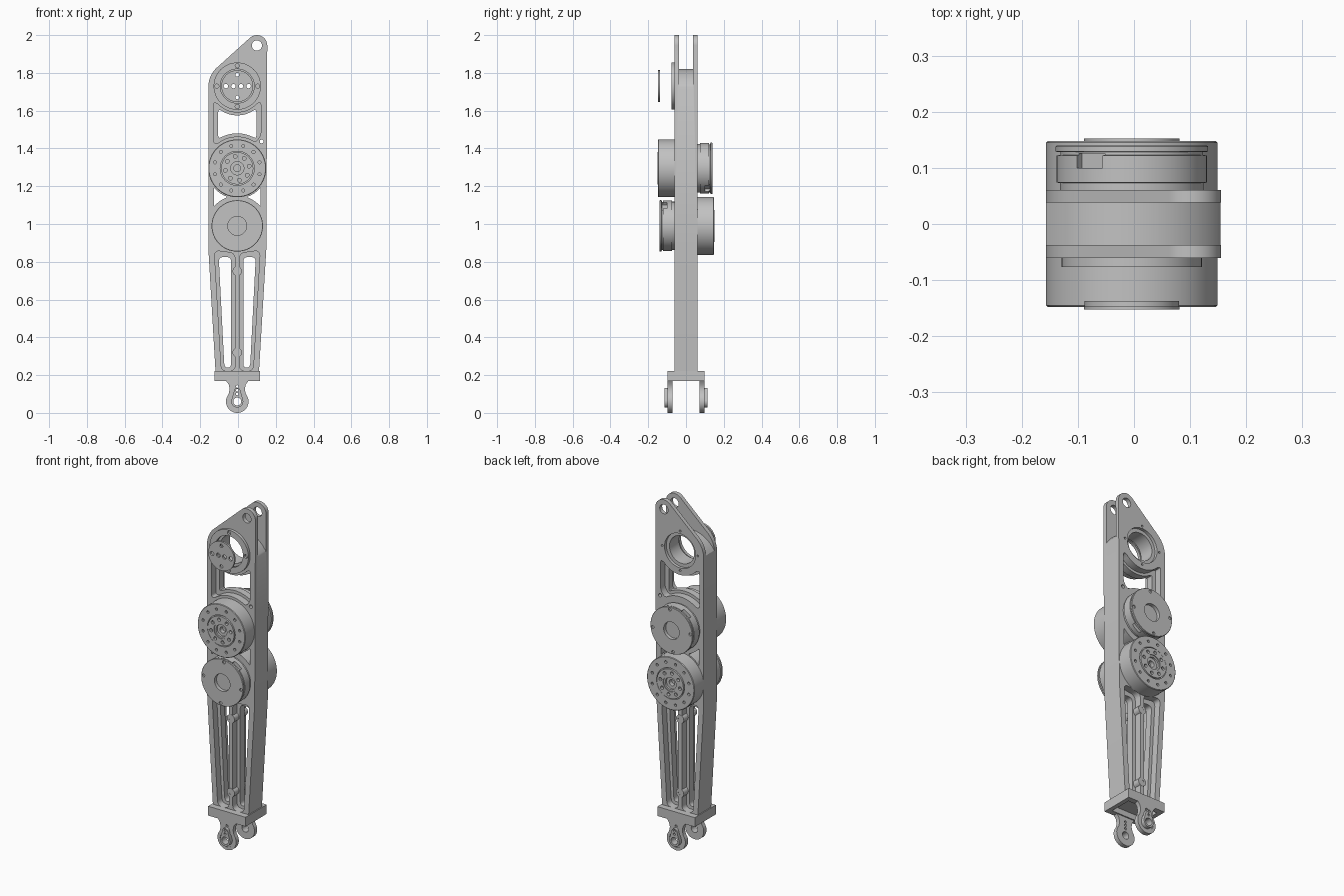
import bpy, bmesh, math
from mathutils import Vector, Matrix

if "Cube" in bpy.data.objects:
    bpy.data.objects.remove(bpy.data.objects["Cube"])

CX = -0.004                       # centre line of the arm
Z_TOP, Z_UP, Z_LOW = 1.73, 1.295, 0.99   # bearing, upper and lower actuator axes
HALF = 0.061                      # half thickness of the frame

grey = bpy.data.materials.new("machined_grey")
grey.use_nodes = True
grey.diffuse_color = (0.54, 0.54, 0.54, 1)
grey.node_tree.nodes["Principled BSDF"].inputs["Base Color"].default_value = (0.54, 0.54, 0.54, 1)


def finish(name, bm):
    bmesh.ops.recalc_face_normals(bm, faces=bm.faces)
    mesh = bpy.data.meshes.new(name)
    bm.to_mesh(mesh)
    bm.free()
    mesh.materials.append(grey)
    ob = bpy.data.objects.new(name, mesh)
    bpy.context.collection.objects.link(ob)
    return ob


def prism(name, pts, y0, y1):
    """Extrude an x-z outline along y."""
    bm = bmesh.new()
    face = bm.faces.new([bm.verts.new((x, y0, z)) for x, z in pts])
    new = bmesh.ops.extrude_face_region(bm, geom=[face])["geom"]
    bmesh.ops.translate(bm, vec=(0, y1 - y0, 0),
                        verts=[g for g in new if isinstance(g, bmesh.types.BMVert)])
    return finish(name, bm)


def lathe(name, profile, x, z, side, steps=64):
    """Spin a (radius, distance) profile round a y axis; side is -1 front, 1 back."""
    bm = bmesh.new()
    vs = [bm.verts.new((x + r, side * d, z)) for r, d in profile]
    es = [bm.edges.new(p) for p in zip(vs, vs[1:])]
    bmesh.ops.spin(bm, geom=vs + es, cent=(x, 0, z), axis=(0, 1, 0),
                   angle=math.tau, steps=steps, use_duplicate=False)
    bmesh.ops.remove_doubles(bm, verts=bm.verts, dist=1e-5)
    return finish(name, bm)


def arc(x, z, r, a0, a1, n=16):
    angles = [math.radians(a0 + (a1 - a0) * i / n) for i in range(n + 1)]
    return [(x + r * math.cos(a), z + r * math.sin(a)) for a in angles]


def fillet(pts, r, n=5):
    """Round every sharp corner of an outline."""
    out = []
    for i, p in enumerate(pts):
        p, a, b = Vector(p), Vector(pts[i - 1]), Vector(pts[(i + 1) % len(pts)])
        u, v = a - p, b - p
        if u.angle(v) > math.radians(150):
            out.append(tuple(p))
            continue
        s, e = p + u.normalized() * min(r, u.length * .45), p + v.normalized() * min(r, v.length * .45)
        for k in range(n + 1):
            t = k / n
            out.append(tuple(s * (1 - t) ** 2 + p * 2 * t * (1 - t) + e * t * t))
    return out


def flip(pts):
    return [(2 * CX - x, z) for x, z in pts]


def hole(x, z, r, y0, y1, n=24):
    return prism("cutter", arc(x, z, r, 0, 360 - 360 / n, n - 1), y0, y1)


def cut(ob, cutters):
    bpy.context.view_layer.objects.active = ob
    for c in cutters:
        c.hide_render = True
        m = ob.modifiers.new("cut", "BOOLEAN")
        m.operation, m.solver, m.object = "DIFFERENCE", "EXACT", c
        bpy.ops.object.modifier_apply(modifier=m.name)
        bpy.data.objects.remove(c)


def ring_of_holes(x, z, radius, count, r, y0, y1, start=0):
    return [hole(x + radius * math.cos(a), z + radius * math.sin(a), r, y0, y1, 12)
            for a in (math.radians(start) + math.tau * i / count for i in range(count))]


# Main frame, with clevis ears at the top
outline = ([(0.11, 0.2), (0.15, 0.87)] + arc(0.1, 1.945, 0.055, 0, 134)
           + arc(CX - 0.013, 1.725, 0.14, 134, 180) + [(-0.157, 0.87), (-0.118, 0.2)])
frame = prism("arm_frame", outline, -HALF, HALF)

# Slot between the ears, ear hole and stepped bearing bore
ear_slot = ([(0.3, 2.1), (0.3, 1.7)] + arc(CX, 1.64, 0.18, 20, 160, 24)
            + [(-0.3, 1.7), (-0.3, 2.1)])
cutters = [prism("cutter", ear_slot, -0.037, 0.038),
           hole(0.1, 1.945, 0.027, -0.2, 0.2),
           hole(CX, Z_TOP, 0.08, -0.2, 0.2, 48),
           hole(CX, Z_TOP, 0.1, 0.044, 0.2, 48),
           hole(CX, Z_TOP, 0.1, -0.2, -0.044, 48)]
# Upper window: a through hole inside a recess on both faces
window = fillet(arc(CX, Z_UP, 0.185, 118, 62) + [(0.097, 1.455), (0.097, 1.605)]
                + arc(CX, Z_TOP, 0.155, -56, -124) + [(-0.105, 1.605), (-0.105, 1.455)], 0.02)
recess = fillet(arc(CX, Z_UP, 0.168, 128, 58) + [(0.1, 1.44), (0.121, 1.47), (0.121, 1.645)]
                + arc(CX, Z_TOP, 0.14, -42, -138) + [(-0.129, 1.645), (-0.129, 1.427)], 0.02)
slots, recesses = [window], [recess]
# Side windows between the actuators, and the long lower slots
side_window = fillet(arc(CX, Z_UP, 0.16, 220, 249) + arc(CX, Z_LOW, 0.16, 111, 140), 0.008)
slot = fillet([(-0.102, 0.825), (-0.036, 0.825), (-0.036, 0.24), (-0.072, 0.24)], 0.025)
slot_recess = fillet([(-0.125, 0.86), (-0.016, 0.845), (-0.016, 0.222), (-0.088, 0.222)], 0.03)
for f in (list, flip):
    slots += [f(side_window), f(slot)]
    recesses.append(f(slot_recess))
for s in slots:
    cutters.append(prism("cutter", s, -0.2, 0.2))
for r in recesses:
    cutters += [prism("cutter", r, 0.02, 0.2), prism("cutter", r, -0.2, -0.02)]
# Small tapped holes round the bearing and beside the upper actuator
cutters += ring_of_holes(CX, Z_TOP, 0.115, 4, 0.006, 0.047, 0.2)
cutters.append(hole(0.125, 1.437, 0.01, -0.2, 0.2, 16))
cut(frame, cutters)

# Screw bosses on the centre rib
for i, z in enumerate((0.75, 0.32)):
    lathe(f"rib_boss_{i + 1}", [(0.011, -0.062), (0.025, -0.062), (0.025, 0.062), (0.011, 0.062),
                                (0.011, -0.062)], CX, z, 1, 24)

# Bearing retainer and separate cover disc
retainer = lathe("bearing_retainer", [(0.09, 0.06), (0.125, 0.06), (0.125, 0.077), (0.09, 0.077),
                                      (0.09, 0.06)], CX, Z_TOP, -1)
cut(retainer, ring_of_holes(CX, Z_TOP, 0.108, 4, 0.011, -0.2, -0.065))
cover = lathe("cover_disc", [(0, 0.137), (0.084, 0.137), (0.084, 0.148), (0, 0.148)], CX, Z_TOP, -1)
cut(cover, [hole(CX + dx, Z_TOP, 0.012, -0.2, 0, 16) for dx in (-0.06, -0.02, 0.02, 0.06)]
    + [hole(CX, Z_TOP + dz, 0.01, -0.2, 0, 16) for dz in (-0.06, 0.06)])


def output_unit(name, z, side):
    """Wide actuator with a raised output hub."""
    ob = lathe(name, [(0, 0.06), (0.153, 0.06), (0.153, 0.145), (0.15, 0.148), (0.09, 0.148),
                      (0.09, 0.14), (0.085, 0.14), (0.085, 0.152), (0.045, 0.152), (0.045, 0.147),
                      (0.035, 0.147), (0.035, 0.135), (0.018, 0.135), (0.018, 0.11), (0, 0.11)],
               CX, z, side)
    y0, y1 = side * 0.135, side * 0.2
    cut(ob, ring_of_holes(CX, z, 0.122, 12, 0.008, y0, y1, 15)
        + ring_of_holes(CX, z, 0.064, 8, 0.01, y0, y1, 10))


def motor_unit(name, z, side, port):
    """Narrower actuator with a grooved rim and two cable ports."""
    ob = lathe(name, [(0, 0.06), (0.128, 0.06), (0.128, 0.073), (0.134, 0.074), (0.134, 0.122),
                      (0.127, 0.123), (0.127, 0.128), (0.136, 0.129), (0.136, 0.138), (0.134, 0.14),
                      (0.05, 0.14), (0.05, 0.12), (0, 0.12)], CX, z, side)
    cutters = ring_of_holes(CX, z, 0.121, 4, 0.009, side * 0.133, side * 0.2, 85)
    for a in (port, port + 180):
        box = prism("cutter", [(0.115, -0.028), (0.16, -0.028), (0.16, 0.028), (0.115, 0.028)],
                    side * 0.1, side * 0.126)
        box.data.transform(Matrix.Translation((CX, 0, z)) @ Matrix.Rotation(math.radians(-a), 4, "Y"))
        cutters.append(box)
    cut(ob, cutters)


output_unit("upper_output_actuator", Z_UP, -1)
output_unit("lower_output_actuator", Z_LOW, 1)
motor_unit("upper_motor_actuator", Z_UP, 1, 125)
motor_unit("lower_motor_actuator", Z_LOW, -1, 55)

# Foot block, hollow underneath
block = prism("foot_block", [(-0.125, 0.168), (0.117, 0.168), (0.117, 0.222), (-0.125, 0.222)],
              -0.097, 0.097)
cut(block, [prism("cutter", [(-0.1, 0.1), (0.092, 0.1), (0.092, 0.2), (-0.1, 0.2)], -0.065, 0.065)])

# Pair of foot lugs, each with a raised pad
lug_outline = (arc(CX, 0.06, 0.06, -220, 40, 28) + [(CX + 0.04, 0.125), (CX + 0.045, 0.15), (CX + 0.06, 0.17),
               (CX - 0.06, 0.17), (CX - 0.045, 0.15), (CX - 0.04, 0.125)])
pad_outline = arc(CX, 0.06, 0.032, 170, 370, 24) + arc(CX, 0.115, 0.017, 10, 170, 12)
for label, side in (("front", -1), ("back", 1)):
    lug = prism(label + "_foot_lug", lug_outline, side * 0.072, side * 0.097)
    pad = prism(label + "_lug_pad", pad_outline, side * 0.09, side * 0.114)
    for ob in (lug, pad):
        cut(ob, [hole(CX, 0.06, 0.021, -0.2, 0.2)]
            + [hole(CX, z, 0.007, -0.2, 0.2, 12) for z in (0.1, 0.12, 0.14)])
    cut(lug, [prism("cutter", arc(CX, 0.06, 0.043, 0, 345, 23), side * 0.092, side * 0.2)])

# Smooth round surfaces, keep machined edges crisp
for ob in bpy.context.scene.objects:
    ob.select_set(ob.type == "MESH")
bpy.ops.object.shade_smooth_by_angle(angle=math.radians(30))
